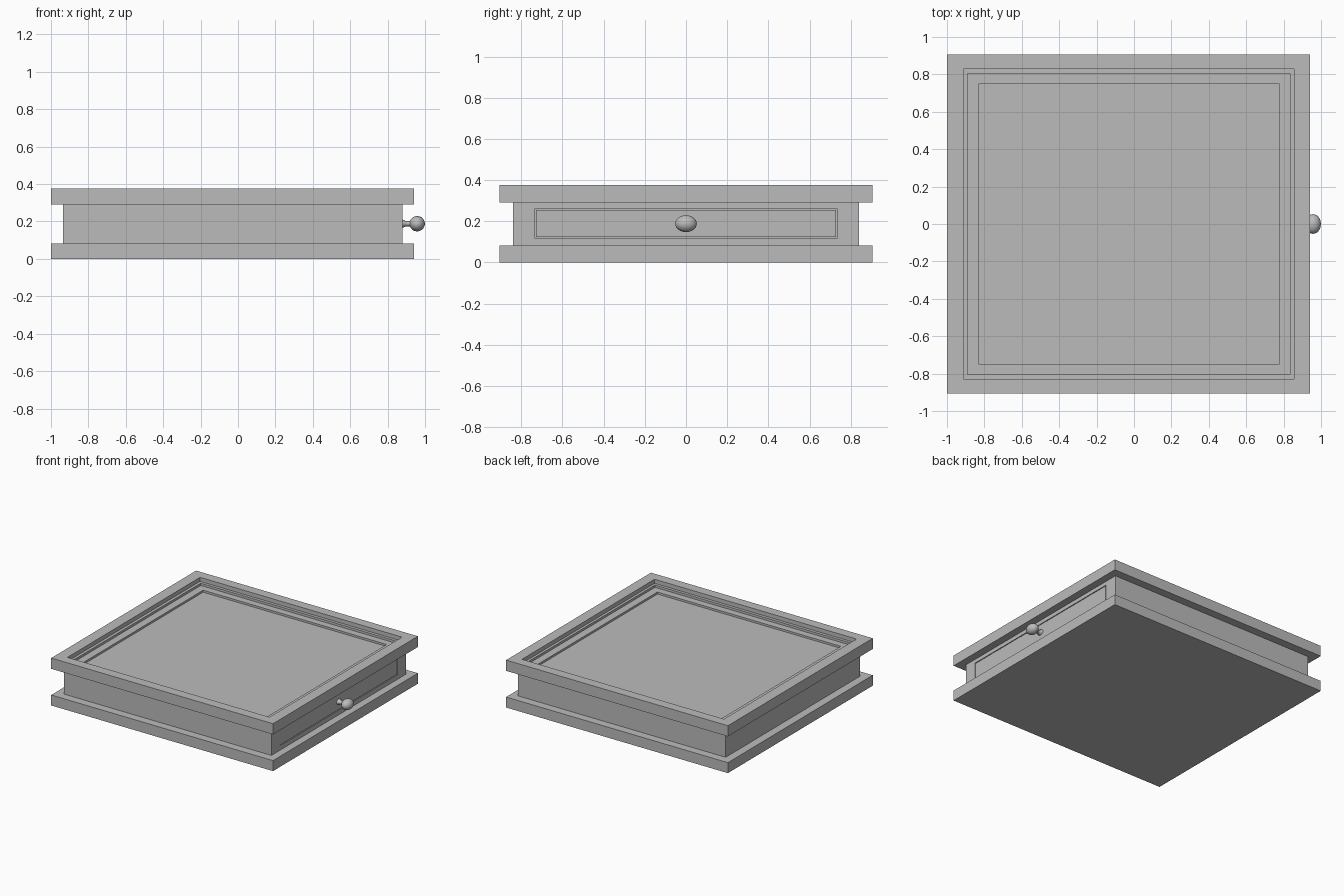
import bpy, bmesh, math

if "Cube" in bpy.data.objects:
    bpy.data.objects.remove(bpy.data.objects["Cube"])

grey = bpy.data.materials.new("plain_grey")
grey.diffuse_color = (0.5, 0.5, 0.5, 1)
grey.use_nodes = True
grey.node_tree.nodes["Principled BSDF"].inputs["Base Color"].default_value = grey.diffuse_color


def finish(name, bm):
    bmesh.ops.recalc_face_normals(bm, faces=bm.faces[:])
    me = bpy.data.meshes.new(name)
    bm.to_mesh(me)
    bm.free()
    me.materials.append(grey)
    ob = bpy.data.objects.new(name, me)
    bpy.context.collection.objects.link(ob)
    return ob


def skin(name, rings, closed_ends=True):
    """Join a list of equal-length point rings into a capped surface."""
    bm = bmesh.new()
    vr = [[bm.verts.new(p) for p in r] for r in rings]
    for a, b in zip(vr, vr[1:]):
        n = len(a)
        for i in range(n):
            j = (i + 1) % n
            bm.faces.new((a[i], a[j], b[j], b[i]))
    if closed_ends:
        bm.faces.new(vr[0])
        bm.faces.new(vr[-1])
    return finish(name, bm)


def rect_z(x0, x1, y, z):
    return [(x0, -y, z), (x1, -y, z), (x1, y, z), (x0, y, z)]


def rect_x(x, y, z0, z1):
    return [(x, -y, z0), (x, y, z0), (x, y, z1), (x, -y, z1)]


# Base slab
skin("base_slab", [rect_z(-1, 0.94, 0.905, 0), rect_z(-1, 0.94, 0.905, 0.083)])

# Body with a thin gap around the drawer front on the +x side
X = 0.88
skin("body_with_drawer", [
    rect_x(-0.935, 0.84, 0.083, 0.292),
    rect_x(X, 0.84, 0.083, 0.292),
    rect_x(X, 0.735, 0.118, 0.260),
    rect_x(X - 0.03, 0.735, 0.118, 0.260),
    rect_x(X - 0.03, 0.729, 0.124, 0.254),
    rect_x(X, 0.729, 0.124, 0.254)])

# Top tray: outer frame, two steps down, then the recessed panel
T = 0.375
skin("top_tray", [
    rect_z(-1, 0.94, 0.905, 0.29),
    rect_z(-1, 0.94, 0.905, T),
    rect_z(-0.912, 0.855, 0.828, T),
    rect_z(-0.912, 0.855, 0.828, T - 0.032),
    rect_z(-0.89, 0.835, 0.805, T - 0.032),
    rect_z(-0.89, 0.835, 0.805, T - 0.05),
    rect_z(-0.83, 0.775, 0.75, T - 0.05),
    rect_z(-0.83, 0.775, 0.75, T - 0.066)])

# Drawer knob: flared neck running into an oval ball, lathed about x
profile = [(0.875, 0.022), (0.885, 0.021), (0.895, 0.015), (0.908, 0.0135)]
cx, r = 0.958, 0.041
for k in range(2, 16):
    a = math.pi * k / 16
    if cx - r * math.cos(a) > 0.915:
        profile.append((cx - r * math.cos(a), r * math.sin(a)))
profile.append((cx + r, 0.001))
N = 32
knob = skin("drawer_knob", [
    [(x, 1.28 * q * math.cos(2 * math.pi * i / N), 0.188 + q * math.sin(2 * math.pi * i / N))
     for i in range(N)] for x, q in profile])
bpy.context.view_layer.objects.active = knob
knob.select_set(True)
bpy.ops.object.shade_smooth_by_angle(angle=math.radians(40))
